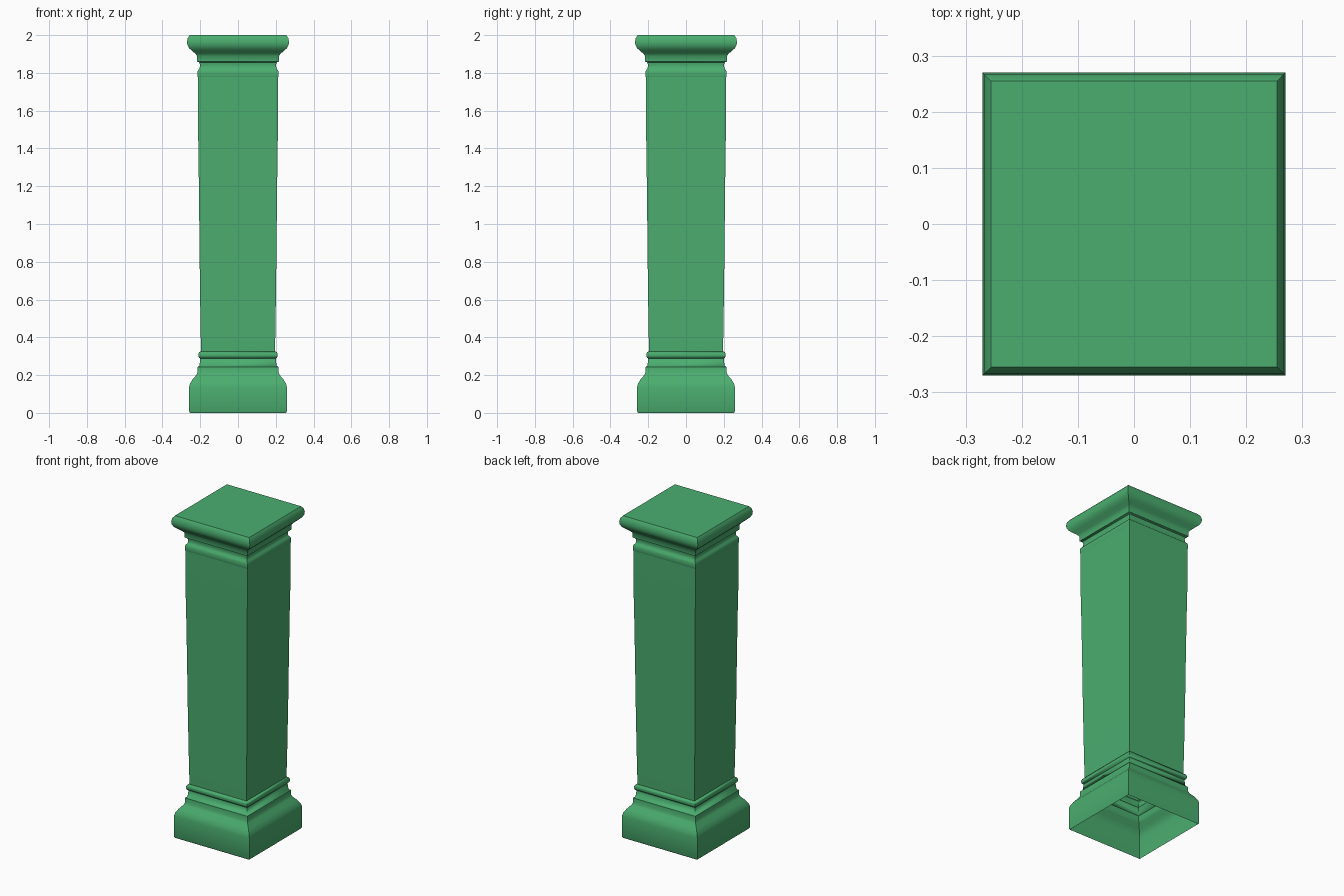
import bpy, bmesh
from math import radians

if "Cube" in bpy.data.objects:
    bpy.data.objects.remove(bpy.data.objects["Cube"])

mat = bpy.data.materials.new("green")
mat.diffuse_color = (0.07, 0.42, 0.16, 1)
mat.use_nodes = True
mat.node_tree.nodes["Principled BSDF"].inputs["Base Color"].default_value = mat.diffuse_color


def square_loft(name, profile, cap_top=False):
    """Sweep a (half width, height) profile around a square; the inside stays hollow."""
    bm = bmesh.new()
    rings = [[bm.verts.new((sx * r, sy * r, z))
              for sx, sy in ((-1, -1), (1, -1), (1, 1), (-1, 1))]
             for r, z in profile]
    for low, high in zip(rings, rings[1:]):
        for i in range(4):
            j = (i + 1) % 4
            bm.faces.new((low[i], low[j], high[j], high[i]))
    if cap_top:
        bm.faces.new(rings[-1])
    mesh = bpy.data.meshes.new(name)
    bm.to_mesh(mesh)
    bm.free()
    obj = bpy.data.objects.new(name, mesh)
    bpy.context.collection.objects.link(obj)
    mesh.materials.append(mat)
    bpy.ops.object.select_all(action='DESELECT')
    bpy.context.view_layer.objects.active = obj
    obj.select_set(True)
    bpy.ops.object.shade_smooth_by_angle(angle=radians(50))
    return obj


# Plinth, open underneath, with sloped shoulder and neck
square_loft("base", [
    (0.255, 0.0), (0.259, 0.008), (0.259, 0.135), (0.254, 0.155), (0.240, 0.178),
    (0.221, 0.20), (0.215, 0.213), (0.214, 0.243), (0.204, 0.25), (0.200, 0.288)])

# Rounded band under the shaft
square_loft("lower_band", [
    (0.200, 0.288), (0.207, 0.293), (0.210, 0.303), (0.210, 0.313),
    (0.206, 0.322), (0.196, 0.326)])

# Shaft, gently widening upwards
square_loft("shaft", [
    (0.196, 0.326), (0.199, 0.50), (0.203, 0.80), (0.206, 1.10),
    (0.209, 1.35), (0.213, 1.60), (0.213, 1.778)])

# Rounded band and neck above the shaft
square_loft("upper_band", [
    (0.213, 1.778), (0.215, 1.785), (0.215, 1.805), (0.211, 1.816),
    (0.204, 1.822), (0.201, 1.840), (0.204, 1.855)])

# Capital with concave flare and rounded closed slab
square_loft("capital", [
    (0.204, 1.855), (0.216, 1.860), (0.217, 1.890), (0.226, 1.902),
    (0.245, 1.918), (0.260, 1.932), (0.268, 1.948), (0.270, 1.965),
    (0.266, 1.985), (0.255, 2.0)], cap_top=True)
